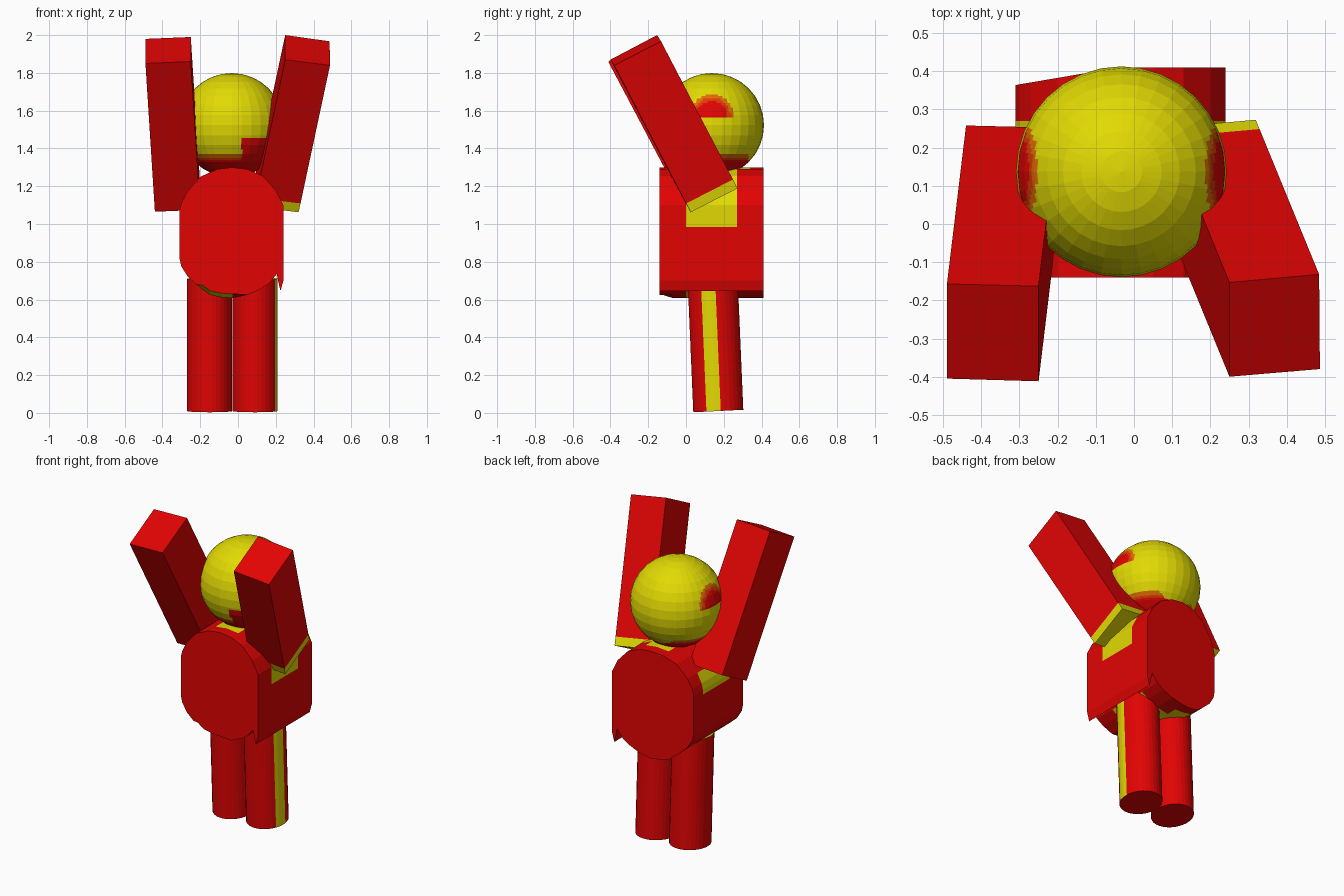
import bpy, bmesh, math
from mathutils import Vector as V

if "Cube" in bpy.data.objects:
    bpy.data.objects.remove(bpy.data.objects["Cube"])

MATS = []
for name, col in (("red", (0.76, 0.001, 0.001)), ("yellow", (0.76, 0.70, 0.001)),
                  ("orange", (0.74, 0.15, 0.001)), ("deep_orange", (0.75, 0.04, 0.001))):
    m = bpy.data.materials.new(name)
    m.diffuse_color = (*col, 1)
    m.use_nodes = True
    m.node_tree.nodes["Principled BSDF"].inputs["Base Color"].default_value = m.diffuse_color
    MATS.append(m)
RED, YELLOW, ORANGE, DEEP = range(4)


def finish(name, bm, rule):
    """Colour the faces by a rule on centre and normal, then make the object."""
    bmesh.ops.recalc_face_normals(bm, faces=bm.faces)
    bm.normal_update()
    for f in bm.faces:
        f.material_index = rule(f.calc_center_median(), f.normal)
    me = bpy.data.meshes.new(name)
    bm.to_mesh(me)
    bm.free()
    for m in MATS:
        me.materials.append(m)
    ob = bpy.data.objects.new(name, me)
    bpy.context.collection.objects.link(ob)
    return ob


def loft(name, rings, rule):
    """Join closed rings of points into a capped solid."""
    bm = bmesh.new()
    rows = [[bm.verts.new(p) for p in r] for r in rings]
    n = len(rows[0])
    for a, b in zip(rows, rows[1:]):
        for i in range(n):
            j = (i + 1) % n
            bm.faces.new((a[i], a[j], b[j], b[i]))
    bm.faces.new(rows[0])
    bm.faces.new(rows[-1])
    return finish(name, bm, rule)


# Body: rounded outline pushed along y, with a small spike at lower right
outline = [(-0.31, 1.07), (-0.31, 1.04), (-0.31, 0.82), (-0.30, 0.775), (-0.265, 0.72),
           (-0.22, 0.68), (-0.19, 0.655), (-0.15, 0.625), (-0.09, 0.612), (-0.03, 0.608), (0.05, 0.625),
           (0.12, 0.655), (0.165, 0.685), (0.205, 0.735), (0.212, 0.70), (0.225, 0.645),
           (0.24, 0.70), (0.24, 0.985), (0.24, 1.10), (0.20, 1.18), (0.13, 1.255), (0.05, 1.29),
           (-0.03, 1.30), (-0.11, 1.29), (-0.20, 1.25), (-0.27, 1.17), (-0.30, 1.11)]


def body_rule(c, n):
    if abs(n.y) > 0.5:
        return RED
    shoulder = 0 < c.y < 0.27
    if c.z > 1.27 and abs(c.x + 0.032) < 0.09:          # under the head
        return YELLOW if -0.07 < c.y < 0.34 else RED
    if shoulder and c.x > 0.09 and c.z > 0.98:          # beside the right arm
        return YELLOW
    if shoulder and c.x < -0.28 and 1.05 < c.z < 1.16:  # beside the left arm
        return YELLOW
    if c.z < 0.71 and c.x < -0.04 and c.y < 0.34:       # above the legs
        return YELLOW
    if c.z < 0.68 and c.x < 0.15 and shoulder:
        return YELLOW
    return RED


rings = [[(x, -0.14, z + (0.022 if z < 0.66 and x < -0.02 else 0)) for x, z in outline]]
rings += [[(x, y, z) for x, z in outline] for y in (-0.07, 0.0, 0.27)]
for y in (0.34, 0.41):
    k = (y - 0.27) / 0.14
    rings.append([(x, y + k * 0.17 * min(0, x + 0.04), z) for x, z in outline])
loft("body", rings, body_rule)


# Arms: slanted boxes given by the four top corners and a shift to the shoulder
def arm(name, top, shift, band):
    shift = V(shift)
    stops = (0, 1 - band, 1) if band else (0, 1)
    rings = [[V(p) + shift * t for p in top] for t in stops]
    axis = shift.normalized()
    centre = sum((V(p) for p in top), V()) / 4 + shift * (1 - band)

    def rule(c, n):
        past_band = band and (c - centre).dot(axis) > 0
        return YELLOW if past_band or n.dot(axis) > 0.9 else RED
    loft(name, rings, rule)


arm("left_arm", [(-0.49, -0.405, 1.85), (-0.25, -0.412, 1.86), (-0.25, -0.163, 1.99), (-0.49, -0.157, 1.98)],
    (0.05, 0.415, -0.785), 0)
arm("right_arm", [(0.25, -0.40, 1.87), (0.487, -0.38, 1.84), (0.485, -0.132, 1.967), (0.25, -0.153, 2.0)],
    (-0.166, 0.405, -0.778), 0.06)


# Legs: slightly tilted cylinders, the right one with a stripe down its outer side
def leg(name, cx, stripe):
    rings = []
    for cy, cz in ((0.171, 0.01), (0.141, 0.71)):
        ring = []
        for i in range(32):
            a = 2 * math.pi * (i + 0.5) / 32
            dy = 0.133 * math.sin(a)
            ring.append((cx + 0.12 * math.cos(a), cy + dy, cz + 0.05 * dy))
        rings.append(ring)

    def rule(c, n):
        if n.z > 0.9:
            return YELLOW
        return YELLOW if stripe and n.x > 0.8 and -0.06 < c.y - 0.156 < 0.015 else RED
    loft(name, rings, rule)


leg("left_leg", -0.15, False)
leg("right_leg", 0.09, True)

# Head: faceted ball with soft-edged red side spots and a red underside and front patch
HEAD = V((-0.033, 0.137, 1.523))


def shade(d):
    """Colour by distance outside a red area."""
    return RED if d < 0 else DEEP if d < 0.016 else ORANGE if d < 0.034 else YELLOW


def head_rule(c, n):
    if abs(c.x - HEAD.x) > 0.2 and c.z > 1.57:
        return shade(math.hypot(c.y - HEAD.y, c.z - 1.57) - 0.082)
    if c.x > 0.02 and c.y < 0.1 and c.z < 1.46:
        return RED
    if c.y < 0.33:
        return shade(c.z - 1.335)
    return YELLOW


bm = bmesh.new()
bmesh.ops.create_uvsphere(bm, u_segments=32, v_segments=16, radius=0.276)
bmesh.ops.subdivide_edges(bm, edges=bm.edges[:], cuts=3, use_grid_fill=True)
bmesh.ops.translate(bm, verts=bm.verts, vec=HEAD)
finish("head", bm, head_rule)
